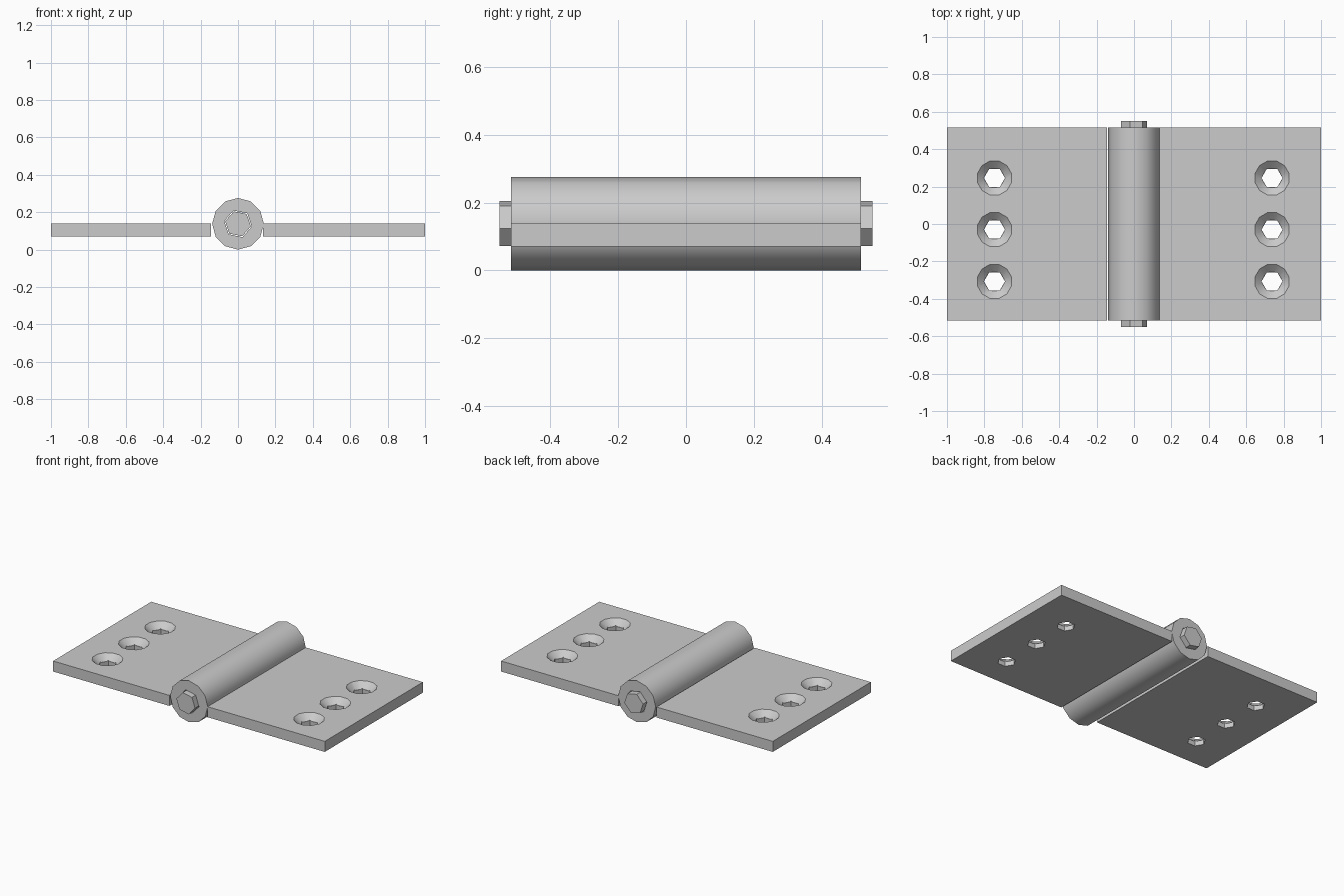
import bpy
from math import radians

cube = bpy.data.objects.get("Cube")
if cube:
    bpy.data.objects.remove(cube, do_unlink=True)

steel = bpy.data.materials.new("grey_steel")
steel.use_nodes = True
colour = (0.6, 0.6, 0.6, 1)
steel.diffuse_color = colour
steel.node_tree.nodes["Principled BSDF"].inputs["Base Color"].default_value = colour

AXIS_Z = 0.138
HALF_LEN = 0.516
PLATE_LOW, PLATE_TOP = 0.07, 0.14
PIN_TURN = radians(11.4)


def named(name):
    obj = bpy.context.object
    obj.name = name
    obj.data.materials.append(steel)
    return obj


def rod(name, sides, radius, length, turn=0):
    """Prism lying along y on the hinge axis."""
    bpy.ops.mesh.primitive_cylinder_add(
        vertices=sides, radius=radius, depth=length,
        location=(0, 0, AXIS_Z), rotation=(radians(90), turn, 0))
    return named(name)


def cut(target, cutters):
    """Subtract the cutters from the target and remove them."""
    for cutter in cutters:
        cutter.hide_render = True
        mod = target.modifiers.new("cut", 'BOOLEAN')
        mod.operation = 'DIFFERENCE'
        mod.solver = 'EXACT'
        mod.object = cutter
        bpy.context.view_layer.objects.active = target
        bpy.ops.object.modifier_apply(modifier=mod.name)
        bpy.data.objects.remove(cutter, do_unlink=True)


def smooth(obj):
    bpy.ops.object.select_all(action='DESELECT')
    obj.select_set(True)
    bpy.context.view_layer.objects.active = obj
    bpy.ops.object.shade_smooth_by_angle(angle=radians(38))


def leaf(name, x0, x1, hole_x):
    """Flat plate with three countersunk screw holes."""
    bpy.ops.mesh.primitive_cube_add(
        size=1, location=((x0 + x1) / 2, 0, (PLATE_LOW + PLATE_TOP) / 2))
    plate = bpy.context.object
    plate.scale = (x1 - x0, 2 * HALF_LEN, PLATE_TOP - PLATE_LOW)
    bpy.ops.object.transform_apply(location=False, rotation=False, scale=True)
    named(name)
    for y in (0.246, -0.03, -0.307):
        # Hexagonal through hole, corners pointing along x
        bpy.ops.mesh.primitive_cylinder_add(
            vertices=6, radius=0.056, depth=0.3,
            location=(hole_x, y, 0.1), rotation=(0, 0, radians(30)))
        hole = named("hole_cutter")
        # Countersink, carried a little above the plate
        bpy.ops.mesh.primitive_cone_add(
            vertices=12, radius1=0.052, radius2=0.106, depth=0.05,
            location=(hole_x, y, 0.126), rotation=(0, 0, radians(15)))
        cut(plate, [hole, named("sink_cutter")])
    smooth(plate)


# Two leaves, the right one just clear of the barrel
leaf("right_leaf", -1.0, -0.144, -0.746)
leaf("left_leaf", 0.135, 1.0, 0.738)

# Barrel with a hexagonal bore
barrel = rod("barrel", 12, 0.138, 2 * HALF_LEN)
cut(barrel, [rod("bore_cutter", 6, 0.075, 1.3, radians(30) + PIN_TURN)])
smooth(barrel)

# Hinge pin projecting from both ends
rod("hinge_pin", 6, 0.07, 1.1, radians(30) + PIN_TURN)
